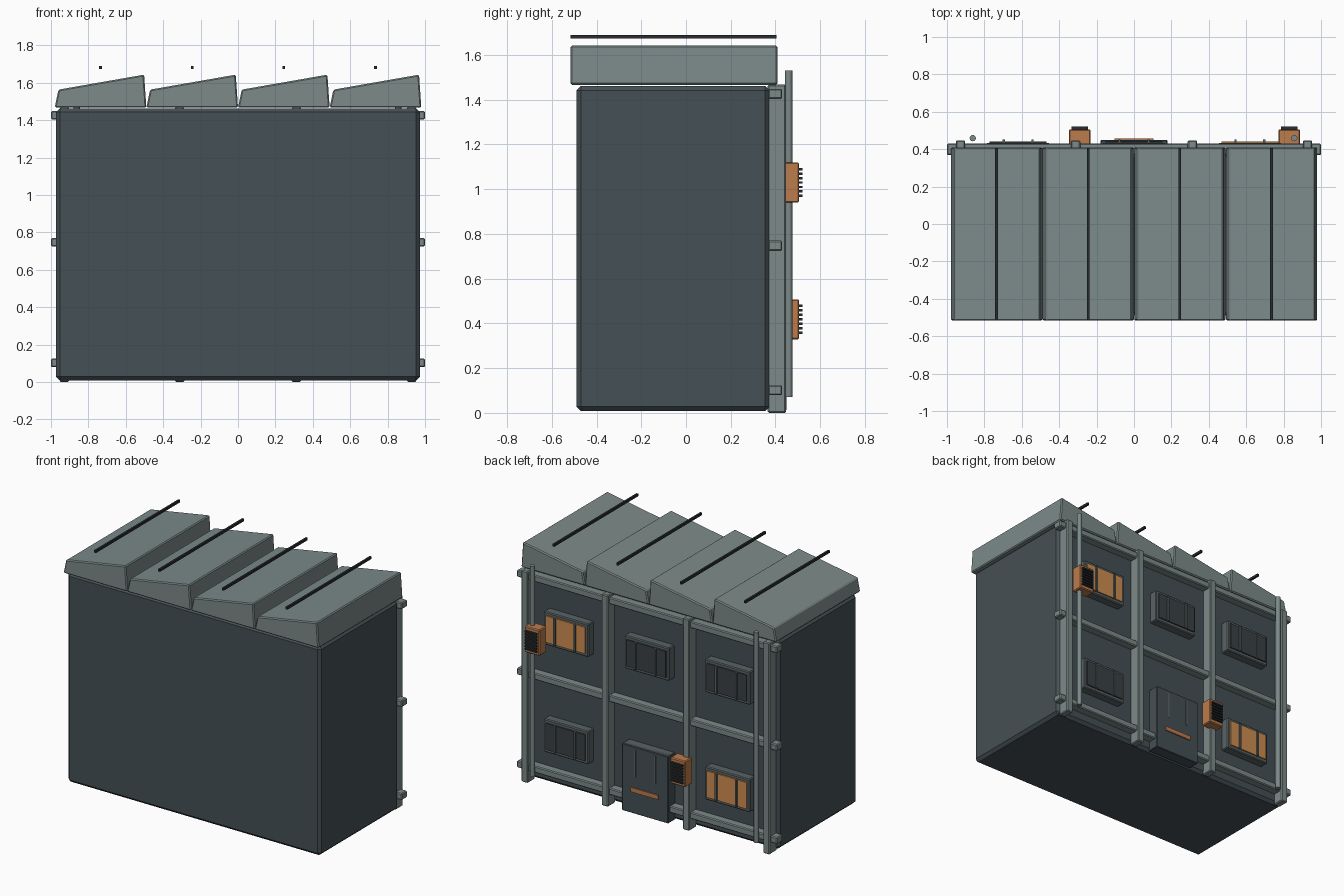
import bpy, bmesh

if "Cube" in bpy.data.objects:
    bpy.data.objects.remove(bpy.data.objects["Cube"])

def material(name, rgb):
    m = bpy.data.materials.new(name)
    m.diffuse_color = (*rgb, 1)
    m.use_nodes = True
    m.node_tree.nodes["Principled BSDF"].inputs["Base Color"].default_value = m.diffuse_color
    return m

WALL = material("dark slate wall", (0.06, 0.08, 0.09))
GREY = material("grey green metal", (0.20, 0.255, 0.25))
FRAME = material("mid grey frame", (0.10, 0.125, 0.13))
GLASS = material("dark glass", (0.042, 0.052, 0.06))
BLACK = material("near black metal", (0.02, 0.025, 0.028))
COPPER = material("copper orange", (0.50, 0.20, 0.075))
AMBER = material("amber light", (0.62, 0.27, 0.08))

def finish(name, bm, mat, bevel):
    bmesh.ops.recalc_face_normals(bm, faces=bm.faces)
    me = bpy.data.meshes.new(name)
    bm.to_mesh(me)
    bm.free()
    ob = bpy.data.objects.new(name, me)
    bpy.context.collection.objects.link(ob)
    me.materials.append(mat)
    if bevel:
        mod = ob.modifiers.new("bevel", 'BEVEL')
        mod.width, mod.segments = bevel, 1
    return ob

def box(name, x, y, z, mat, bevel=0):
    """Box from (min, max) pairs on each axis."""
    bm = bmesh.new()
    bmesh.ops.create_cube(bm, size=1)
    for v in bm.verts:
        v.co = [r[0] + (c + 0.5) * (r[1] - r[0]) for c, r in zip(v.co, (x, y, z))]
    return finish(name, bm, mat, bevel)

def around(c, half):
    return (c - half, c + half)

# Main block
box("building_body", (-0.972, 0.972), (-0.49, 0.373), (0.008, 1.462), WALL, 0.02)

# Sawtooth roof with a floating rod over each tooth
for i in range(4):
    x0 = -0.98 + 0.49 * i
    profile = [(x0, 1.467), (x0 + 0.02, 1.563), (x0 + 0.478, 1.643), (x0 + 0.49, 1.467)]
    bm = bmesh.new()
    face = bm.faces.new([bm.verts.new((x, -0.517, z)) for x, z in profile])
    ext = bmesh.ops.extrude_face_region(bm, geom=[face])
    for v in ext["geom"]:
        if isinstance(v, bmesh.types.BMVert):
            v.co.y = 0.41
    finish("roof_tooth", bm, GREY, 0.007)
    box("roof_rod", around(-0.735 + 0.49 * i, 0.007), (-0.517, 0.405), (1.673, 1.69), BLACK)

# Facade grid of columns and beams
for x in (-0.928, -0.312, 0.312, 0.928):
    box("facade_column", around(x, 0.025), (0.365, 0.447), (0, 1.468), GREY, 0.006)
for z in (0.102, 0.747, 1.426):
    box("facade_beam", (-1, 1), (0.368, 0.43), around(z, 0.023), GREY, 0.006)

# Six windows, two of them lit
for x in (-0.62, 0, 0.62):
    for z in (0.36, 1.105):
        lit = (x > 0.1 and z > 1) or (x < -0.1 and z < 1)
        box("window_frame", around(x, 0.172), (0.36, 0.432), around(z, 0.115), FRAME, 0.006)
        box("window_pane", around(x, 0.152), (0.425, 0.441), around(z, 0.092), AMBER if lit else GLASS)
        for s in (-1, 1):
            box("window_mullion", around(x + s * 0.077, 0.006), (0.425, 0.452), around(z, 0.094), FRAME)

# Door covering the lower middle window
box("door", around(0, 0.178), (0.365, 0.449), (0.01, 0.475), WALL, 0.004)
box("door_bar", around(0, 0.105), (0.44, 0.457), around(0.175, 0.015), COPPER)

# Vertical pipes
for x in (-0.862, 0.857):
    bm = bmesh.new()
    bmesh.ops.create_cone(bm, cap_ends=True, segments=12, radius1=0.017, radius2=0.017, depth=1.46)
    bmesh.ops.translate(bm, verts=bm.verts, vec=(x, 0.459, 0.80))
    pipe = finish("drain_pipe", bm, GREY, 0)
    for p in pipe.data.polygons:
        p.use_smooth = len(p.vertices) == 4
    pipe.data.set_sharp_from_angle(angle=0.7)

# Air conditioners with slatted fronts
for x, z in ((-0.29, 0.418), (0.83, 1.03)):
    box("air_conditioner", around(x, 0.058), (0.425, 0.506), around(z, 0.09), COPPER, 0.006)
    for k in range(7):
        box("vent_slat", around(x, 0.045), (0.505, 0.52), around(z + (k - 3) * 0.02, 0.0055), BLACK)
